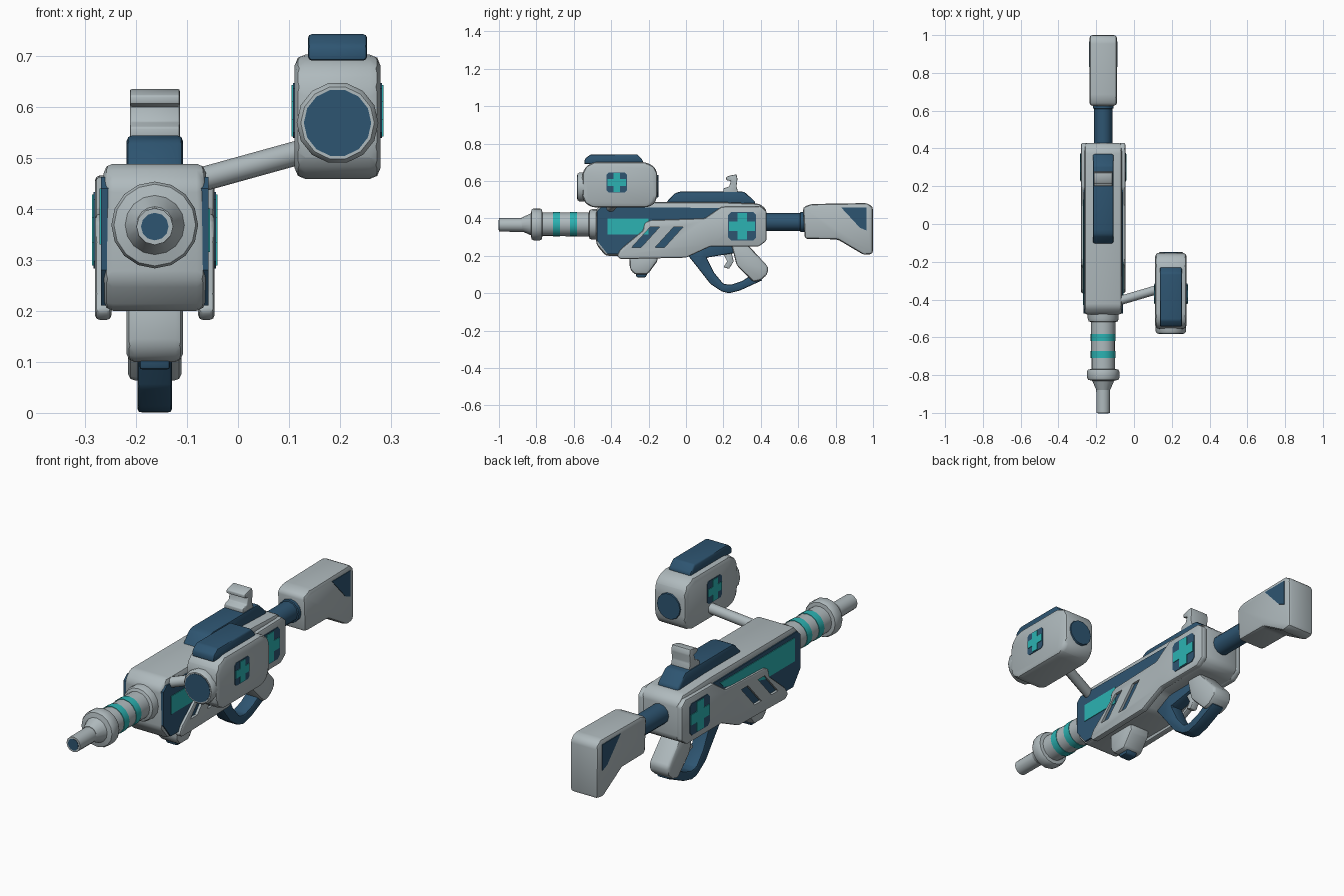
import bpy, bmesh, math
from mathutils import Vector

cube = bpy.data.objects.get("Cube")
if cube:
    bpy.data.objects.remove(cube)


def material(name, rgb):
    m = bpy.data.materials.new(name)
    m.use_nodes = True
    m.diffuse_color = (*rgb, 1)
    m.node_tree.nodes["Principled BSDF"].inputs["Base Color"].default_value = (*rgb, 1)
    return m


GREY = material("light grey", (0.43, 0.49, 0.51))
BLUE = material("navy blue", (0.027, 0.09, 0.165))
TEAL = material("teal", (0.025, 0.45, 0.45))
CX = -0.163   # middle of the main body
POD = 0.195   # middle of the side pod


def finish(bm, name, mat, bevel=0.0, segments=2):
    bmesh.ops.recalc_face_normals(bm, faces=bm.faces)
    if bevel:
        edges = [e for e in bm.edges if e.calc_face_angle(0) > 0.3]
        bmesh.ops.bevel(bm, geom=edges, offset=bevel, segments=segments,
                        profile=0.5, affect='EDGES', clamp_overlap=True)
    mesh = bpy.data.meshes.new(name)
    bm.to_mesh(mesh)
    bm.free()
    mesh.materials.append(mat)
    ob = bpy.data.objects.new(name, mesh)
    bpy.context.collection.objects.link(ob)
    smooth(ob)
    return ob


def smooth(ob):
    bpy.ops.object.select_all(action='DESELECT')
    ob.select_set(True)
    bpy.context.view_layer.objects.active = ob
    bpy.ops.object.shade_smooth_by_angle(angle=math.radians(38))


def slab(name, outline, x0, x1, mat, bevel=0.0):
    """Side outline of (y, z) points extruded from x0 to x1."""
    bm = bmesh.new()
    face = bm.faces.new([bm.verts.new((x0, y, z)) for y, z in outline])
    ext = bmesh.ops.extrude_face_region(bm, geom=[face])
    new = [v for v in ext["geom"] if isinstance(v, bmesh.types.BMVert)]
    bmesh.ops.translate(bm, vec=(x1 - x0, 0, 0), verts=new)
    return finish(bm, name, mat, bevel)


def centred(name, outline, half, mat, bevel=0.0, cx=CX):
    return slab(name, outline, cx - half, cx + half, mat, bevel)


def lathe(name, cx, cz, profile, mat, sides=16):
    """Rings of (y, radius) joined along the y axis."""
    bm = bmesh.new()
    rings = [[bm.verts.new((cx + r * math.cos(a), y, cz + r * math.sin(a)))
              for a in (math.tau * i / sides for i in range(sides))]
             for y, r in profile]
    for a, b in zip(rings, rings[1:]):
        for i in range(sides):
            j = (i + 1) % sides
            bm.faces.new((a[i], a[j], b[j], b[i]))
    bm.faces.new(rings[0])
    bm.faces.new(rings[-1])
    return finish(bm, name, mat)


def cross(name, y, z, x, side, size):
    """Teal plus sign on a blue badge with clipped corners."""
    s, c, w = size, size * 0.8, size * 0.36
    badge = [(s, c), (c, s), (-c, s), (-s, c), (-s, -c), (-c, -s), (c, -s), (s, -c)]
    plus = [(s, w), (w, w), (w, s), (-w, s), (-w, w), (-s, w),
            (-s, -w), (-w, -w), (-w, -s), (w, -s), (w, -w), (s, -w)]
    for label, pts, d, k, mat in (("badge", badge, 0.003, 1, BLUE),
                                  ("cross", plus, 0.006, 0.93, TEAL)):
        slab(name + "_" + label, [(y + p * k, z + q * k) for p, q in pts],
             x - side * 0.002, x + side * d, mat)


# Barrel, muzzle and coloured bands
lathe("barrel", CX, 0.368, [(-0.88, 0.036), (-0.83, 0.058), (-0.825, 0.08), (-0.815, 0.085),
      (-0.78, 0.085), (-0.77, 0.08), (-0.768, 0.063), (-0.52, 0.064), (-0.515, 0.077),
      (-0.5, 0.082), (-0.46, 0.082)], GREY)
lathe("muzzle", CX, 0.365, [(-1, 0.036), (-0.87, 0.037)], GREY, 12)
lathe("bore", CX, 0.365, [(-1.0, 0.027), (-0.99, 0.027)], BLUE, 12).location.y = -0.002
for i, y in enumerate((-0.71, -0.62)):
    lathe(f"barrel_band_{i + 1}", CX, 0.368, [(y, 0.066), (y + 0.037, 0.066)], TEAL)

# Main body
centred("body", [(-0.48, 0.26), (-0.48, 0.45), (-0.44, 0.488), (0.18, 0.488), (0.39, 0.48),
        (0.43, 0.45), (0.43, 0.28), (0.39, 0.25), (0.1, 0.25), (0, 0.2), (-0.43, 0.2)],
        0.1, GREY, 0.018)
centred("top_spine", [(-0.12, 0.47), (-0.06, 0.535), (-0.03, 0.543), (0.31, 0.543),
        (0.37, 0.49), (0.37, 0.46)], 0.055, BLUE, 0.01)

# Side panels, windows, armour plates with slots and badges
panel = [(-0.475, 0.28), (-0.475, 0.44), (-0.45, 0.462), (0.2, 0.455), (0.2, 0.26),
         (0.09, 0.26), (0, 0.21), (-0.42, 0.21)]
windows = {1: [(-0.42, 0.315), (-0.42, 0.4), (-0.2, 0.4), (-0.2, 0.315)],
           -1: [(-0.43, 0.33), (-0.43, 0.44), (0.13, 0.44), (0.1, 0.41), (-0.2, 0.33)]}
plate = [(-0.37, 0.2), (-0.35, 0.235), (-0.23, 0.335), (-0.22, 0.375), (-0.19, 0.39),
         (0.1, 0.4), (0.19, 0.462), (0.4, 0.465), (0.43, 0.44), (0.43, 0.28), (0.39, 0.25),
         (0.13, 0.25), (0, 0.19), (-0.35, 0.182)]
for side, word in ((1, "left"), (-1, "right")):
    def out(d):
        return CX + side * d
    slab(word + "_panel", panel, out(0.09), out(0.105), BLUE)
    slab(word + "_window", windows[side], out(0.1), out(0.108), TEAL)
    armour = slab(word + "_armour", plate, out(0.085), out(0.117), GREY, 0.009)
    for y in (-0.29, -0.165):
        slot = [(y, 0.245), (y + 0.05, 0.245), (y + 0.15, 0.355), (y + 0.1, 0.355)]
        cutter = slab("slot_cutter", slot, out(0.05), out(0.15), GREY)
        cutter.hide_render = True
        mod = armour.modifiers.new("slot", 'BOOLEAN')
        mod.operation, mod.object, mod.solver = 'DIFFERENCE', cutter, 'EXACT'
        bpy.context.view_layer.objects.active = armour
        bpy.ops.object.modifier_apply(modifier=mod.name)
        bpy.data.objects.remove(cutter)
    smooth(armour)
    cross(word + "_body", 0.3, 0.358, out(0.117), side, 0.075)
    cross(word + "_pod", -0.37, 0.592, POD + side * 0.084, side, 0.054)

# Rear sight
centred("rear_sight", [(0.2, 0.535), (0.2, 0.56), (0.23, 0.57), (0.24, 0.6), (0.215, 0.605),
        (0.215, 0.622), (0.24, 0.63), (0.27, 0.635), (0.275, 0.61), (0.27, 0.57),
        (0.28, 0.535)], 0.049, GREY, 0.004)

# Stock
lathe("stock_tube", CX, 0.38, [(0.4, 0.048), (0.61, 0.048), (0.612, 0.054), (0.66, 0.054)],
      BLUE, 12)
centred("stock", [(0.635, 0.29), (0.625, 0.46), (0.67, 0.477), (0.97, 0.482), (1, 0.46),
        (1, 0.21), (0.95, 0.205), (0.81, 0.288)], 0.073, GREY, 0.016)
for side, word in ((1, "left"), (-1, "right")):
    x = CX + side * 0.073
    slab(word + "_stock_inlay", [(0.83, 0.458), (0.965, 0.458), (0.965, 0.335), (0.93, 0.35)],
         x - side * 0.003, x + side * 0.003, BLUE)

# Trigger, guard and grip
centred("trigger_guard", [(0, 0.215), (0.06, 0.14), (0.13, 0.05), (0.19, 0.01), (0.23, 0),
        (0.29, 0.015), (0.41, 0.07), (0.37, 0.11), (0.3, 0.065), (0.24, 0.045), (0.2, 0.05),
        (0.15, 0.11), (0.11, 0.19), (0.26, 0.215), (0.26, 0.27), (0.08, 0.27)],
        0.034, BLUE, 0.008)
centred("grip", [(0.24, 0.27), (0.33, 0.26), (0.44, 0.14), (0.435, 0.1), (0.4, 0.07),
        (0.36, 0.06), (0.27, 0.15)], 0.052, GREY, 0.014)
centred("trigger", [(0.19, 0.23), (0.24, 0.23), (0.255, 0.17), (0.23, 0.13), (0.2, 0.14),
        (0.22, 0.17)], 0.018, GREY, 0.004)

# Front foot under the body
centred("front_foot", [(-0.305, 0.22), (-0.3, 0.13), (-0.275, 0.1), (-0.205, 0.1),
        (-0.15, 0.175), (-0.15, 0.22)], 0.055, GREY, 0.015)
centred("foot_tip", [(-0.27, 0.12), (-0.265, 0.085), (-0.215, 0.085), (-0.2, 0.12)],
        0.03, BLUE, 0.006)

# Side pod with end discs and top pad
centred("pod", [(-0.555, 0.52), (-0.555, 0.64), (-0.535, 0.68), (-0.49, 0.702), (-0.22, 0.702),
        (-0.17, 0.68), (-0.152, 0.64), (-0.152, 0.52), (-0.17, 0.475), (-0.21, 0.458),
        (-0.5, 0.458), (-0.54, 0.48)], 0.084, GREY, 0.022, POD)
lathe("pod_rim", POD, 0.568, [(-0.54, 0.08), (-0.57, 0.08), (-0.58, 0.072)], GREY, 14)
lathe("pod_front_disc", POD, 0.568, [(-0.582, 0.066), (-0.575, 0.066)], BLUE, 14)
lathe("pod_rear_disc", POD, 0.572, [(-0.16, 0.064), (-0.147, 0.06)], BLUE, 14)
centred("pod_pad", [(-0.545, 0.69), (-0.54, 0.72), (-0.51, 0.742), (-0.26, 0.742),
        (-0.23, 0.71), (-0.23, 0.69)], 0.058, BLUE, 0.008, POD)

# Strut joining pod to body
a, b = Vector((-0.09, -0.41, 0.452)), Vector((0.13, -0.345, 0.513))
bm = bmesh.new()
bmesh.ops.create_cone(bm, cap_ends=True, segments=12, radius1=0.024, radius2=0.024,
                      depth=(b - a).length)
strut = finish(bm, "pod_strut", GREY)
strut.rotation_euler = (b - a).to_track_quat('Z', 'Y').to_euler()
strut.location = (a + b) / 2
